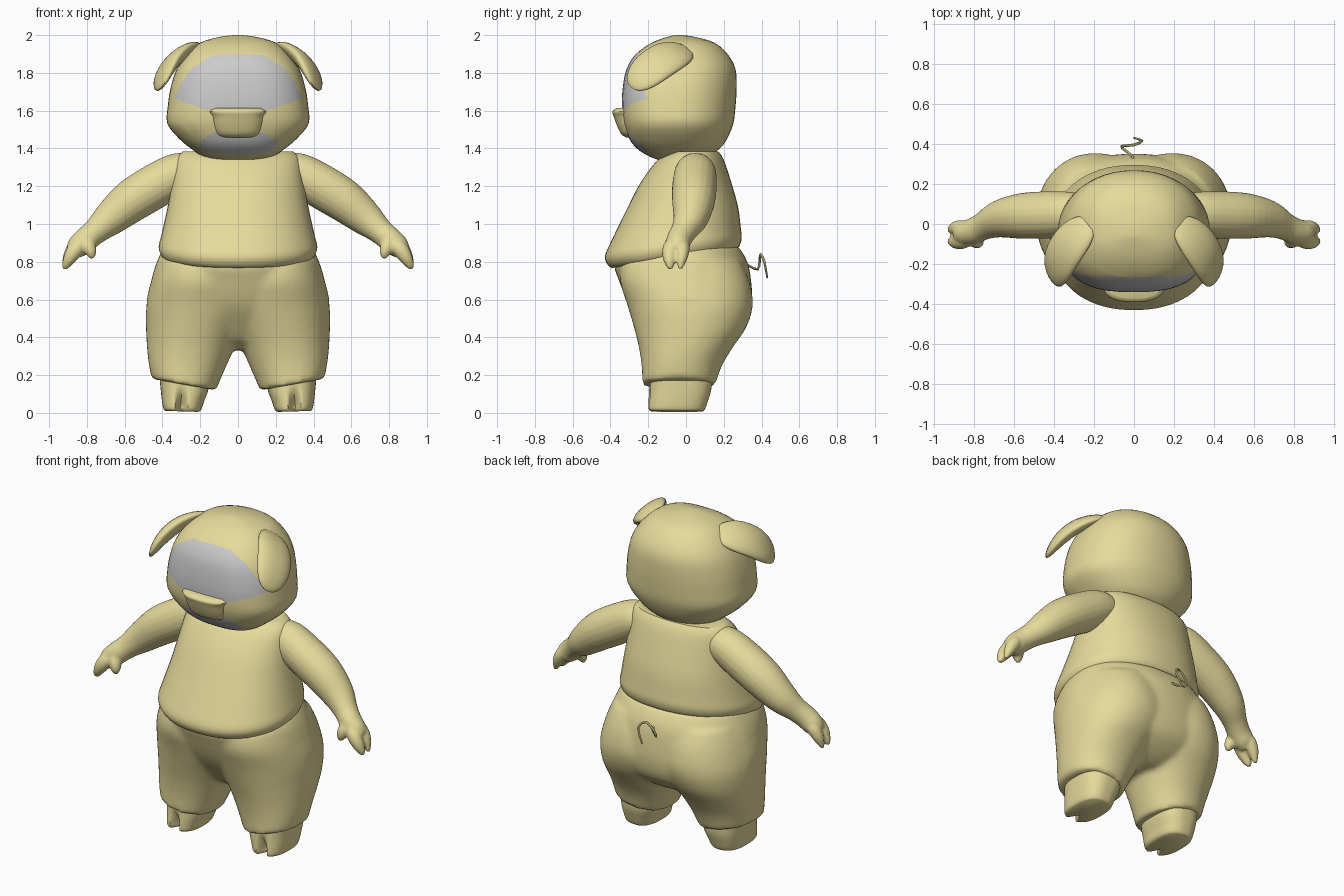
import bpy, bmesh, math
from mathutils import Vector

if "Cube" in bpy.data.objects:
    bpy.data.objects.remove(bpy.data.objects["Cube"])


def material(name, rgb):
    m = bpy.data.materials.new(name)
    m.diffuse_color = (*rgb, 1)
    m.use_nodes = True
    m.node_tree.nodes["Principled BSDF"].inputs["Base Color"].default_value = m.diffuse_color
    return m


KHAKI = material("khaki", (0.79, 0.705, 0.33))
GREY = material("light grey", (0.60, 0.60, 0.60))


def smooth_rows(rows, n):
    """Catmull-Rom interpolation of equal-length tuples."""
    out = []
    for i in range(len(rows) - 1):
        a, b, c, d = (rows[max(0, min(len(rows) - 1, i + k))] for k in (-1, 0, 1, 2))
        for s in range(n):
            t = s / n
            out.append([0.5 * (2 * q + (r - p) * t + (2 * p - 5 * q + 4 * r - w) * t * t
                               + (3 * q - p - 3 * r + w) * t ** 3)
                        for p, q, r, w in zip(a, b, c, d)])
    return out + [list(rows[-1])]


def skin(bm, rings):
    """Bridge rings of points and cap both ends."""
    vs = [[bm.verts.new(p) for p in ring] for ring in rings]
    n = len(vs[0])
    for a, b in zip(vs, vs[1:]):
        for i in range(n):
            j = (i + 1) % n
            bm.faces.new((a[i], a[j], b[j], b[i]))
    bm.faces.new(vs[0][::-1])
    bm.faces.new(vs[-1])


def power(c, e):
    return math.copysign(abs(c) ** e, c)


def loft(bm, rows, p=2.3, back=None, seg=48, steps=3, mirror=1, deform=None):
    """Stack superellipses; row = z, x0, x1, y front, y back, slope in y, slope in x."""
    rings = []
    for z, x0, x1, yf, yb, sy, sx in smooth_rows(rows, steps):
        cx, cy, rx, ry = (x0 + x1) / 2, (yf + yb) / 2, (x1 - x0) / 2, (yb - yf) / 2
        ring = []
        for i in range(seg):
            c, s = math.cos(math.tau * i / seg), math.sin(math.tau * i / seg)
            e = 2 / (back if back and s > 0 else p)
            x, y = cx + rx * power(c, e), cy + ry * power(s, e)
            v = Vector((x, y, z + sy * y + sx * (x - cx)))
            if deform:
                v = deform(v)
            ring.append((v.x * mirror, v.y, v.z))
        rings.append(ring)
    skin(bm, rings)


def tube(bm, rows, seg=20, steps=4, mirror=1):
    """Sweep a circle along a path; row = x, y, z, radius."""
    rows = smooth_rows(rows, steps)
    pts = [Vector(r[:3]) for r in rows]
    rings, q, prev = [], None, None
    for i, p in enumerate(pts):
        t = (pts[min(i + 1, len(pts) - 1)] - pts[max(i - 1, 0)]).normalized()
        q = prev.rotation_difference(t) @ q if q else t.to_track_quat('Z', 'Y')
        prev = t
        ring = []
        for k in range(seg):
            a = math.tau * k / seg
            v = p + q @ Vector((math.cos(a), math.sin(a), 0)) * rows[i][3]
            ring.append((v.x * mirror, v.y, v.z))
        rings.append(ring)
    skin(bm, rings)


def finish(name, bm, angle=50):
    bmesh.ops.recalc_face_normals(bm, faces=bm.faces[:])
    me = bpy.data.meshes.new(name)
    bm.to_mesh(me)
    bm.free()
    me.materials.append(KHAKI)
    me.materials.append(GREY)
    for f in me.polygons:
        f.use_smooth = True
    me.set_sharp_from_angle(angle=math.radians(angle))
    ob = bpy.data.objects.new(name, me)
    bpy.context.collection.objects.link(ob)
    return ob


def fuse(ob, size, iterations):
    """Blend overlapping volumes into one soft skin."""
    mod = ob.modifiers.new("fuse", 'REMESH')
    mod.mode, mod.voxel_size, mod.use_smooth_shade = 'VOXEL', size, True
    mod = ob.modifiers.new("soften", 'SMOOTH')
    mod.factor, mod.iterations = .5, iterations


def sym(rows):
    """Expand centred rows (z, half width, y front, y back[, slope])."""
    return [(r[0], -r[1], r[1], r[2], r[3], r[4] if len(r) > 4 else 0, 0) for r in rows]


# Head
bm = bmesh.new()
loft(bm, sym([(1.33, .10, -.12, .06), (1.36, .19, -.20, .12), (1.40, .25, -.26, .18),
              (1.45, .31, -.30, .217), (1.53, .374, -.33, .25), (1.62, .372, -.34, .262),
              (1.72, .357, -.335, .268), (1.82, .325, -.315, .262), (1.90, .27, -.265, .22),
              (1.96, .20, -.18, .15), (1.99, .10, -.10, .05), (2.0, .02, -.06, -.02)]),
     p=2.7, back=2.15)


# Grey face and mouth areas, cut along convex outlines
def cut_patch(half):
    outline = half + [(-x, z) for x, z in half[::-1] if x > 0]
    inside = [f for f in bm.faces if f.calc_center_median().y < -.05]
    planes = []
    for (xa, za), (xb, zb) in zip(outline, outline[1:] + outline[:1]):
        if abs(xa - xb) + abs(za - zb) > 1e-6:
            planes.append((Vector((xa, 0, za)), Vector((zb - za, 0, xa - xb)).normalized()))
    mid = Vector((0, 0, sum(z for _, z in half) / len(half)))
    planes = [(c, n if (mid - c).dot(n) > 0 else -n) for c, n in planes]
    for c, n in planes:
        geom = set(inside) | {e for f in inside for e in f.edges} | {v for f in inside for v in f.verts}
        res = bmesh.ops.bisect_plane(bm, geom=list(geom), dist=1e-5, plane_co=c, plane_no=n)
        faces = [g for g in res["geom"] if isinstance(g, bmesh.types.BMFace) and g.is_valid]
        inside = [f for f in faces if (f.calc_center_median() - c).dot(n) > 0]
    for f in inside:
        f.material_index = 1


cut_patch([(0, 1.90), (.13, 1.895), (.24, 1.83), (.305, 1.74), (.338, 1.663), (.2, 1.615), (0, 1.56)])
cut_patch([(0, 1.50), (.13, 1.485), (.212, 1.43), (.17, 1.383), (0, 1.365)])
finish("head", bm)

# Snout, tapering downwards
bm = bmesh.new()
loft(bm, sym([(1.458, .085, -.315, -.2), (1.475, .115, -.342, -.2), (1.52, .132, -.365, -.2),
              (1.57, .14, -.383, -.2), (1.596, .154, -.39, -.2), (1.613, .135, -.37, -.2)]), p=2.5)
finish("snout", bm)

# Shirt with a hem dipping at the front
bm = bmesh.new()
loft(bm, sym([(.829, .365, -.375, .265, .16), (.838, .40, -.405, .283, .16),
              (.885, .42, -.43, .295, .14), (.95, .405, -.395, .29, .10),
              (1.08, .375, -.32, .275, .05), (1.22, .35, -.24, .24, 0),
              (1.34, .33, -.15, .20, 0), (1.385, .29, -.08, .17, 0)]), p=2.2)
finish("shirt", bm)

# Trousers: hips and two legs fused together
bm = bmesh.new()
loft(bm, sym([(.335, .12, -.08, .15), (.38, .29, -.16, .235), (.46, .43, -.225, .32),
              (.57, .484, -.30, .35), (.70, .46, -.355, .345), (.80, .43, -.38, .325),
              (.88, .39, -.30, .28)]), p=2.15)
for m in (1, -1):
    loft(bm, [(.15, .117, .458, -.23, .155, 0, .18), (.25, .07, .474, -.235, .19, 0, .1),
              (.35, .015, .482, -.25, .25, 0, 0), (.45, -.04, .487, -.275, .318, 0, 0),
              (.57, -.10, .485, -.31, .354, 0, 0), (.70, -.08, .455, -.35, .335, 0, 0),
              (.80, -.05, .42, -.34, .29, 0, 0)], p=2.15, mirror=m)
fuse(finish("trousers", bm), .016, 6)


# Cloven notch at the front of each hoof
def cleft(v):
    if v.y < -.08:
        k = max(0, 1 - abs(v.x - .30) / .035) * max(0, min(1, (.14 - v.z) / .1))
        v.y += .07 * k
    return v


for m, side in ((1, "left"), (-1, "right")):
    bm = bmesh.new()
    loft(bm, [(.008, .21, .385, -.185, .09, 0, .03), (.02, .195, .395, -.20, .10, 0, .03),
              (.06, .18, .402, -.20, .115, 0, 0), (.13, .155, .41, -.195, .135, 0, 0),
              (.24, .14, .42, -.19, .14, 0, 0)], p=2.6, seg=128, steps=4, mirror=m, deform=cleft)
    finish(side + "_foot", bm)

    # Arm with two fingers and a thumb, fused together
    bm = bmesh.new()
    tube(bm, [(.22, .05, 1.27, .09), (.31, .05, 1.268, .11), (.43, .045, 1.205, .118),
              (.56, .04, 1.125, .114), (.67, .025, 1.035, .094), (.75, -.01, .965, .07),
              (.80, -.035, .922, .066), (.845, -.045, .882, .062), (.875, -.05, .85, .045)], mirror=m)
    tube(bm, [(.81, -.07, .91, .03), (.855, -.082, .87, .043), (.887, -.088, .825, .037),
              (.912, -.085, .78, .022), (.921, -.085, .762, .01)], seg=12, mirror=m)
    tube(bm, [(.81, -.03, .91, .03), (.86, -.02, .88, .04), (.893, -.022, .83, .034),
              (.912, -.028, .785, .02), (.92, -.03, .762, .01)], seg=12, mirror=m)
    tube(bm, [(.81, -.06, .92, .035), (.792, -.08, .885, .038), (.778, -.092, .848, .03),
              (.772, -.097, .818, .012)], seg=12, mirror=m)
    fuse(finish(side + "_arm", bm), .009, 4)

    # Floppy ear: flattened, drooping, blunt-ended ellipsoid
    axis = Vector((.2, -.31, -.21)).normalized()
    normal = Vector((.70, .03, .71))
    normal = (normal - axis * normal.dot(axis)).normalized()
    across = normal.cross(axis)
    bm = bmesh.new()
    bmesh.ops.create_uvsphere(bm, u_segments=28, v_segments=16, radius=1)
    for v in bm.verts:
        a, b, c = v.co
        h = math.hypot(a, b)
        if h > 1e-4:
            k = h / (abs(a) ** 2.4 + abs(b) ** 2.4) ** (1 / 2.4)
            a, b = a * k, b * k
        v.co = (Vector((.325, -.137, 1.838)) + axis * a * .207 + across * b * .112
                + normal * (c * .04 + .03 - .05 * a * a))
        v.co.x *= m
    finish(side + "_ear", bm)

# Curly tail
bm = bmesh.new()
tube(bm, [(0, .30, .80, .007), (-.01, .34, .775, .007), (-.06, .38, .76, .007),
          (-.05, .39, .80, .007), (.0, .395, .84, .007), (.04, .415, .80, .007),
          (0, .43, .715, .005)], seg=6, steps=2)
finish("tail", bm)
